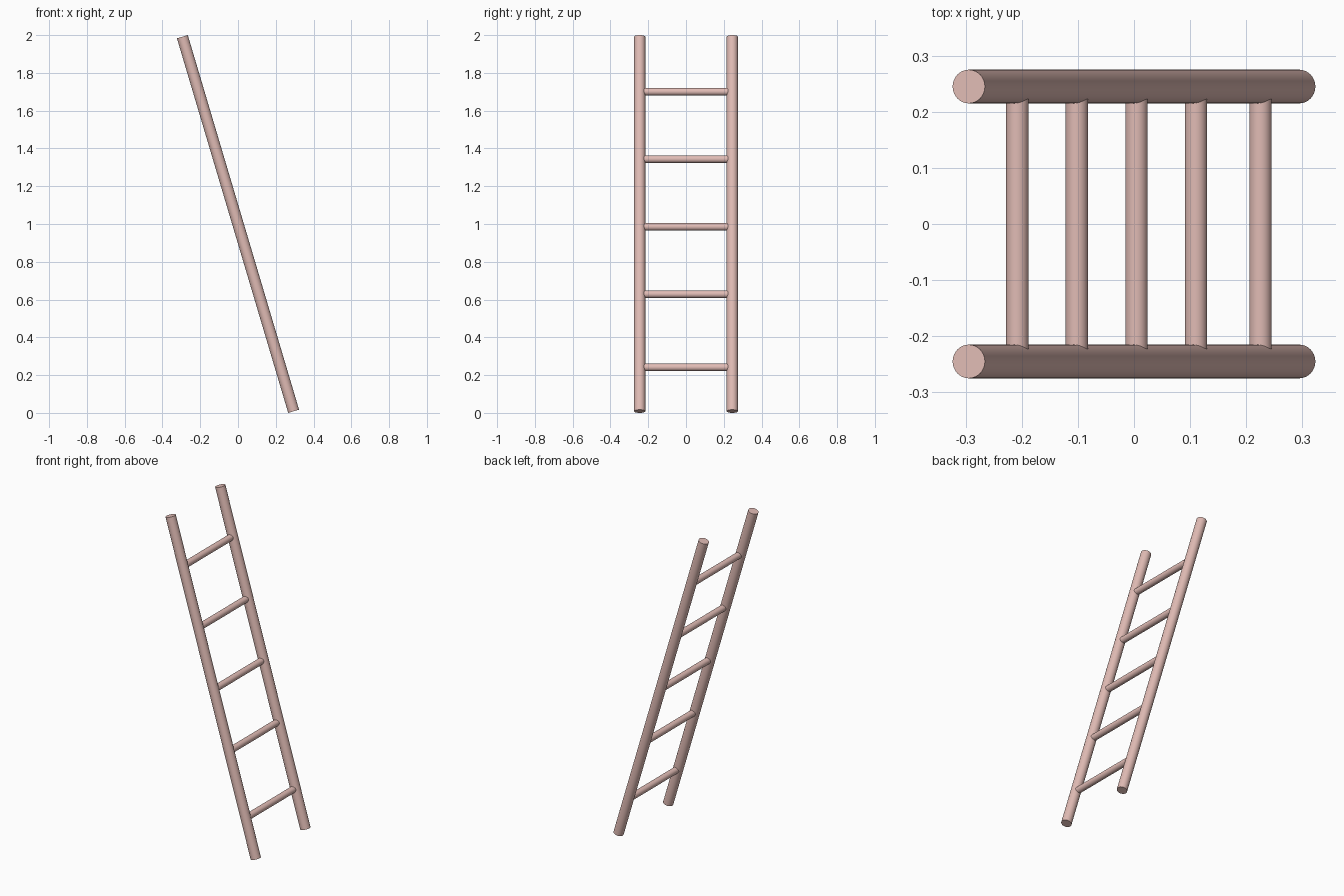
import bpy
from math import atan2, radians, hypot
from mathutils import Vector

if "Cube" in bpy.data.objects:
    bpy.data.objects.remove(bpy.data.objects["Cube"])

RAIL_R, RUNG_R = 0.03, 0.02
TOP_X, HALF_Z = -0.2945, 0.9915   # upper rail end relative to the ladder centre
RAIL_Y = 0.245

paint = bpy.data.materials.new("painted_wood")
paint.diffuse_color = (0.75, 0.5, 0.46, 1)
paint.use_nodes = True
paint.node_tree.nodes["Principled BSDF"].inputs["Base Color"].default_value = paint.diffuse_color


def rod(name, radius, length, location, rotation):
    bpy.ops.mesh.primitive_cylinder_add(vertices=32, radius=radius, depth=length,
                                        location=location, rotation=rotation)
    ob = bpy.context.object
    ob.name = name
    ob.data.materials.append(paint)
    bpy.ops.object.shade_smooth_by_angle(angle=radians(40))
    return ob


# Two leaning side rails
lean = atan2(TOP_X, HALF_Z)
for side, y in (("front", -RAIL_Y), ("back", RAIL_Y)):
    rod(f"{side}_rail", RAIL_R, 2 * hypot(TOP_X, HALF_Z), (0, y, 1), (0, lean, 0))

# Rungs between the rail axes, the lowest gap slightly larger
for i, z in enumerate((0.241, 0.628, 0.985, 1.343, 1.70)):
    x = (z - 1) * TOP_X / HALF_Z
    rod(f"rung_{i + 1}", RUNG_R, 2 * RAIL_Y, Vector((x, 0, z)), (radians(90), 0, 0))
